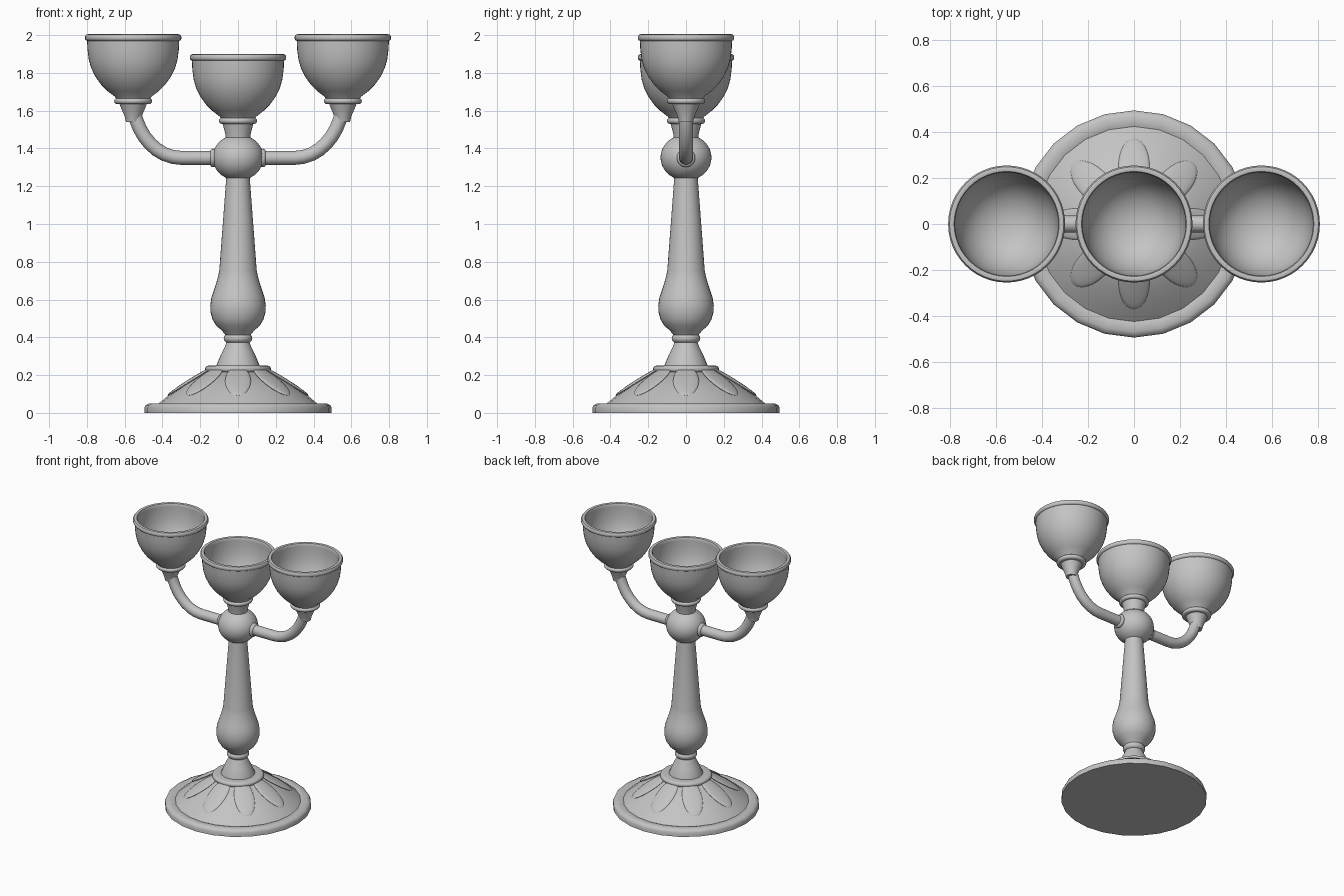
import bpy, bmesh, math
from mathutils import Matrix, Vector

if "Cube" in bpy.data.objects:
    bpy.data.objects.remove(bpy.data.objects["Cube"])

metal = bpy.data.materials.new("grey metal")
metal.diffuse_color = (0.55, 0.55, 0.55, 1)
metal.use_nodes = True
metal.node_tree.nodes["Principled BSDF"].inputs["Base Color"].default_value = metal.diffuse_color


def finish(name, bm, angle=40):
    bmesh.ops.remove_doubles(bm, verts=bm.verts, dist=1e-5)
    bmesh.ops.recalc_face_normals(bm, faces=bm.faces)
    me = bpy.data.meshes.new(name)
    bm.to_mesh(me)
    bm.free()
    ob = bpy.data.objects.new(name, me)
    bpy.context.collection.objects.link(ob)
    me.materials.append(metal)
    bpy.ops.object.select_all(action='DESELECT')
    ob.select_set(True)
    bpy.context.view_layer.objects.active = ob
    bpy.ops.object.shade_smooth_by_angle(angle=math.radians(angle))
    return ob


def lathe(name, profile, n=40, matrix=Matrix()):
    """Turn a closed (radius, height) profile that starts and ends on the axis."""
    bm = bmesh.new()
    rings = []
    for r, z in profile:
        if r == 0:
            rings.append([bm.verts.new(matrix @ Vector((0, 0, z)))] * n)
        else:
            rings.append([bm.verts.new(matrix @ Vector((
                r * math.sin(2 * math.pi * i / n), r * math.cos(2 * math.pi * i / n), z)))
                for i in range(n)])
    for a, b in zip(rings, rings[1:]):
        for i in range(n):
            j = (i + 1) % n
            bm.faces.new(list(dict.fromkeys((a[i], a[j], b[j], b[i]))))
    return finish(name, bm)


def bead(r, z0, z1, inner):
    """Profile of a ring with a rounded edge."""
    h = (z1 - z0) / 2
    pts = [(r - h + h * math.cos(t), z0 + h + h * math.sin(t))
           for t in [math.radians(a) for a in range(-90, 91, 30)]]
    return [(0, z0), (inner, z0)] + pts + [(inner, z1), (0, z1)]


# Foot
lathe("base", [(0, 0), (0.495, 0), (0.495, 0.028), (0.488, 0.042), (0.47, 0.05),
               (0.44, 0.05), (0.425, 0.045), (0.36, 0.099), (0.29, 0.145),
               (0.17, 0.217), (0, 0.217)], 24)

# Leaves lying on the foot
slope = math.atan2(0.115, 0.185)
for k in range(8):
    bm = bmesh.new()
    m = (Matrix.Rotation(k * math.pi / 4, 4, 'Z') @ Matrix.Translation((0.25, 0, 0.169))
         @ Matrix.Rotation(slope, 4, 'Y') @ Matrix.Diagonal((0.145, 0.068, 0.013, 1)))
    bmesh.ops.create_uvsphere(bm, u_segments=24, v_segments=12, radius=1, matrix=m)
    finish("base_leaf", bm)

# Stem
lathe("base_ring", bead(0.175, 0.215, 0.25, 0.12), 32)
lathe("stem_foot", [(0, 0.2), (0.125, 0.2), (0.115, 0.25), (0.09, 0.31),
                    (0.07, 0.35), (0.058, 0.38), (0, 0.38)], 32)
lathe("stem_collar", bead(0.076, 0.37, 0.42, 0.04), 32)
lathe("stem", [(0, 0.41), (0.065, 0.41), (0.085, 0.435), (0.115, 0.462), (0.135, 0.495),
               (0.146, 0.535), (0.147, 0.57), (0.141, 0.61), (0.129, 0.645),
               (0.116, 0.685), (0.105, 0.725), (0.099, 0.755),
               (0.061, 1.26), (0, 1.26)], 32)

# Ball where the arms meet
lathe("centre_ball", [(0, 1.242), (0.06, 1.242)] +
      [(0.135 * math.cos(t), 1.352 + 0.122 * math.sin(t))
       for t in [math.radians(a) for a in range(-60, 61, 10)]] +
      [(0.06, 1.462), (0, 1.462)])


# Cups, heights measured from the underside of the cup ring
def cup(name, x, z):
    m = Matrix.Translation((x, 0, z))
    lathe(name + "_ring", bead(0.101, 0, 0.032, 0.05), 40, m)
    outer = [(0, 0.02), (0.085, 0.02), (0.098, 0.04), (0.135, 0.068), (0.17, 0.103),
             (0.2, 0.145), (0.222, 0.19), (0.235, 0.235), (0.242, 0.29), (0.244, 0.335)]
    rim = [(0.251, 0.338), (0.255, 0.345), (0.255, 0.358), (0.249, 0.367), (0.238, 0.37),
           (0.229, 0.367), (0.225, 0.358), (0.225, 0.345)]
    inner = [(0.224, 0.29), (0.216, 0.235), (0.203, 0.19), (0.181, 0.145),
             (0.15, 0.105), (0.113, 0.077), (0.07, 0.058), (0.03, 0.05), (0, 0.049)]
    lathe(name, outer + rim + inner, 48, m)


cup("centre_cup", 0, 1.53)
lathe("centre_cup_neck", [(0, 1.45), (0.064, 1.45), (0.068, 1.48), (0.082, 1.535), (0, 1.535)])

# Side arms
for side, s in (("left", -1), ("right", 1)):
    cup(side + "_cup", s * 0.555, 1.635)
    lathe(side + "_cup_neck", [(0, 1.54), (0.038, 1.54), (0.045, 1.57), (0.062, 1.61),
                               (0.074, 1.64), (0, 1.64)], 32,
          Matrix.Translation((s * 0.555, 0, 0)))
    out = Matrix.Rotation(s * math.pi / 2, 4, 'Y')
    out.translation = (0, 0, 1.35)
    lathe(side + "_arm_collar", bead(0.049, 0.115, 0.148, 0.02), 24, out)

    # Tube swept along a bending path
    path = [(0.08, 1.35), (0.30, 1.35), (0.345, 1.355), (0.39, 1.37), (0.43, 1.394),
            (0.465, 1.425), (0.495, 1.462), (0.52, 1.505), (0.54, 1.555), (0.553, 1.61)]
    n = 20
    bm = bmesh.new()
    rings = []
    for i, (x, z) in enumerate(path):
        a, b = path[max(i - 1, 0)], path[min(i + 1, len(path) - 1)]
        d = Vector((b[0] - a[0], b[1] - a[1])).normalized()
        ring = []
        for k in range(n):
            t = 2 * math.pi * k / n
            u, v = 0.037 * math.cos(t), 0.037 * math.sin(t)
            ring.append(bm.verts.new((s * (x - d.y * u), v, z + d.x * u)))
        rings.append(ring)
    for p, q in zip(rings, rings[1:]):
        for k in range(n):
            bm.faces.new((p[k], p[(k + 1) % n], q[(k + 1) % n], q[k]))
    bm.faces.new(rings[0])
    bm.faces.new(rings[-1])
    finish(side + "_arm", bm)
